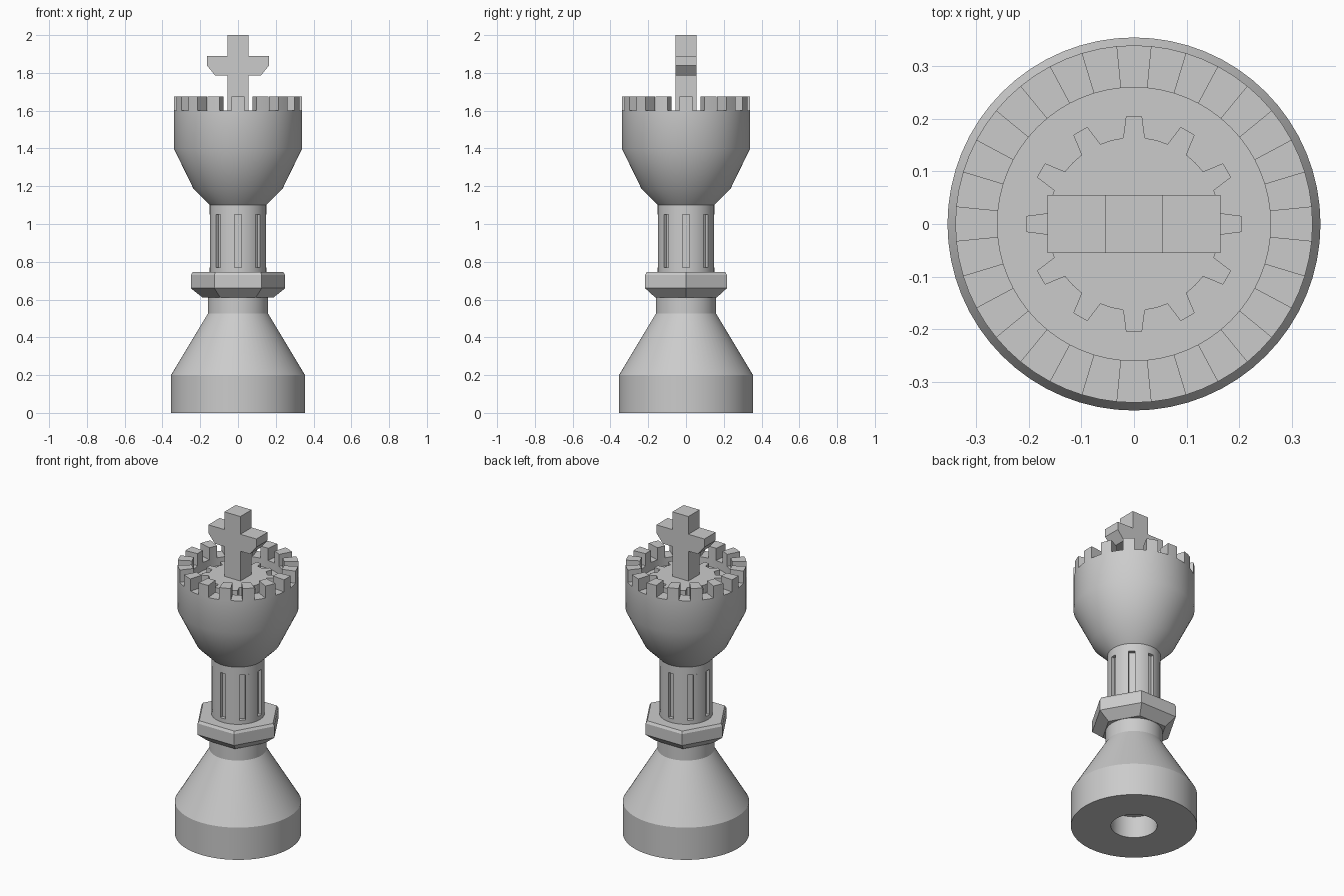
import bpy
import bmesh
from math import sin, cos, pi, tau, radians
from mathutils import Vector

cube = bpy.data.objects.get("Cube")
if cube:
    bpy.data.objects.remove(cube, do_unlink=True)

GREY = (0.6, 0.6, 0.6, 1)
grey = bpy.data.materials.new("plain grey")
grey.use_nodes = True
grey.diffuse_color = GREY
grey.node_tree.nodes["Principled BSDF"].inputs["Base Color"].default_value = GREY


def finish(name, bm, smooth=True):
    bmesh.ops.remove_doubles(bm, verts=bm.verts, dist=1e-5)
    bmesh.ops.recalc_face_normals(bm, faces=bm.faces)
    mesh = bpy.data.meshes.new(name)
    bm.to_mesh(mesh)
    bm.free()
    mesh.materials.append(grey)
    obj = bpy.data.objects.new(name, mesh)
    bpy.context.collection.objects.link(obj)
    if smooth:
        bpy.ops.object.select_all(action="DESELECT")
        obj.select_set(True)
        bpy.context.view_layer.objects.active = obj
        bpy.ops.object.shade_smooth_by_angle(angle=radians(30))
    return obj


def lathe(name, profile, sides=64, smooth=True):
    """Turn a (radius, height) profile around the z axis."""
    bm = bmesh.new()
    verts = [bm.verts.new((r, 0, z)) for r, z in profile]
    edges = [bm.edges.new(pair) for pair in zip(verts, verts[1:])]
    bmesh.ops.spin(bm, geom=verts + edges, cent=(0, 0, 0), axis=(0, 0, 1),
                   angle=tau, steps=sides, use_duplicate=False)
    return finish(name, bm, smooth)


def extrude(bm, points, offset):
    """Close an outline into a solid prism."""
    face = bm.faces.new([bm.verts.new(p) for p in points])
    made = bmesh.ops.extrude_face_region(bm, geom=[face], use_keep_orig=True)
    moved = [v for v in made["geom"] if isinstance(v, bmesh.types.BMVert)]
    bmesh.ops.translate(bm, verts=moved, vec=Vector(offset))


def polar(r, a, z):
    return (r * cos(a), r * sin(a), z)


# Turned base with a blind hole underneath
lathe("base", [(0, 0.135), (0.13, 0.135), (0.13, 0), (0.355, 0),
               (0.355, 0.2), (0.16, 0.525), (0.16, 0.615), (0, 0.615)])

# Six-sided collar
lathe("hex_collar", [(0, 0.61), (0.187, 0.61), (0.25, 0.66), (0.25, 0.73),
                     (0.24, 0.745), (0, 0.745)], sides=6, smooth=False)

# Column: plain ends around a fluted middle
R = 0.15
for name, low, high in (("column_foot", 0.74, 0.77), ("column_head", 1.05, 1.1)):
    lathe(name, [(0, low), (R, low), (R, high), (0, high)])

FLUTES, HALF, DEPTH = 8, 0.0175, 0.02
outline = []
for i in range(FLUTES):
    mid = tau * i / FLUTES
    outer, inner = HALF / R, HALF / (R - DEPTH)
    outline += [polar(R, mid - outer, 0.77), polar(R - DEPTH, mid - inner, 0.77),
                polar(R - DEPTH, mid + inner, 0.77)]
    land = tau / FLUTES - 2 * outer
    outline += [polar(R, mid + outer + land * k / 7, 0.77) for k in range(7)]
bm = bmesh.new()
extrude(bm, outline, (0, 0, 0.28))
finish("fluted_column", bm)

# Cup with a shallow recess in its top
lathe("cup", [(0, 1.1), (R, 1.1), (0.235, 1.185), (0.34, 1.4), (0.34, 1.6),
              (0.26, 1.6), (0.26, 1.55), (0, 1.55)])

# Battlements around the rim
COUNT = 16
step = tau / (4 * COUNT)
bm = bmesh.new()
for i in range(COUNT):
    mid = tau * i / COUNT
    arc = [mid + k * step for k in (-1, 0, 1)]
    ring = [polar(0.34, a, 1.6) for a in arc]
    ring += [polar(0.26, a, 1.6) for a in reversed(arc)]
    extrude(bm, ring, (0, 0, 0.075))
finish("battlements", bm)

# Toothed disc inside the recess
TEETH = 12
outline = []
for i in range(TEETH):
    mid = tau * i / TEETH
    outline += [polar(0.165, mid - 0.125, 1.55), polar(0.205, mid - 0.075, 1.55),
                polar(0.205, mid + 0.075, 1.55), polar(0.165, mid + 0.125, 1.55),
                polar(0.165, mid + pi / TEETH, 1.55)]
bm = bmesh.new()
extrude(bm, outline, (0, 0, 0.05))
finish("toothed_disc", bm, smooth=False)

# Cross finial
W = 0.055
half = [(W, 1.6), (W, 1.785), (0.12, 1.785), (0.165, 1.84),
        (0.165, 1.89), (W, 1.89), (W, 2)]
cross = half + [(-x, z) for x, z in reversed(half)]
bm = bmesh.new()
extrude(bm, [(x, -W, z) for x, z in cross], (0, 2 * W, 0))
finish("cross_finial", bm, smooth=False)
